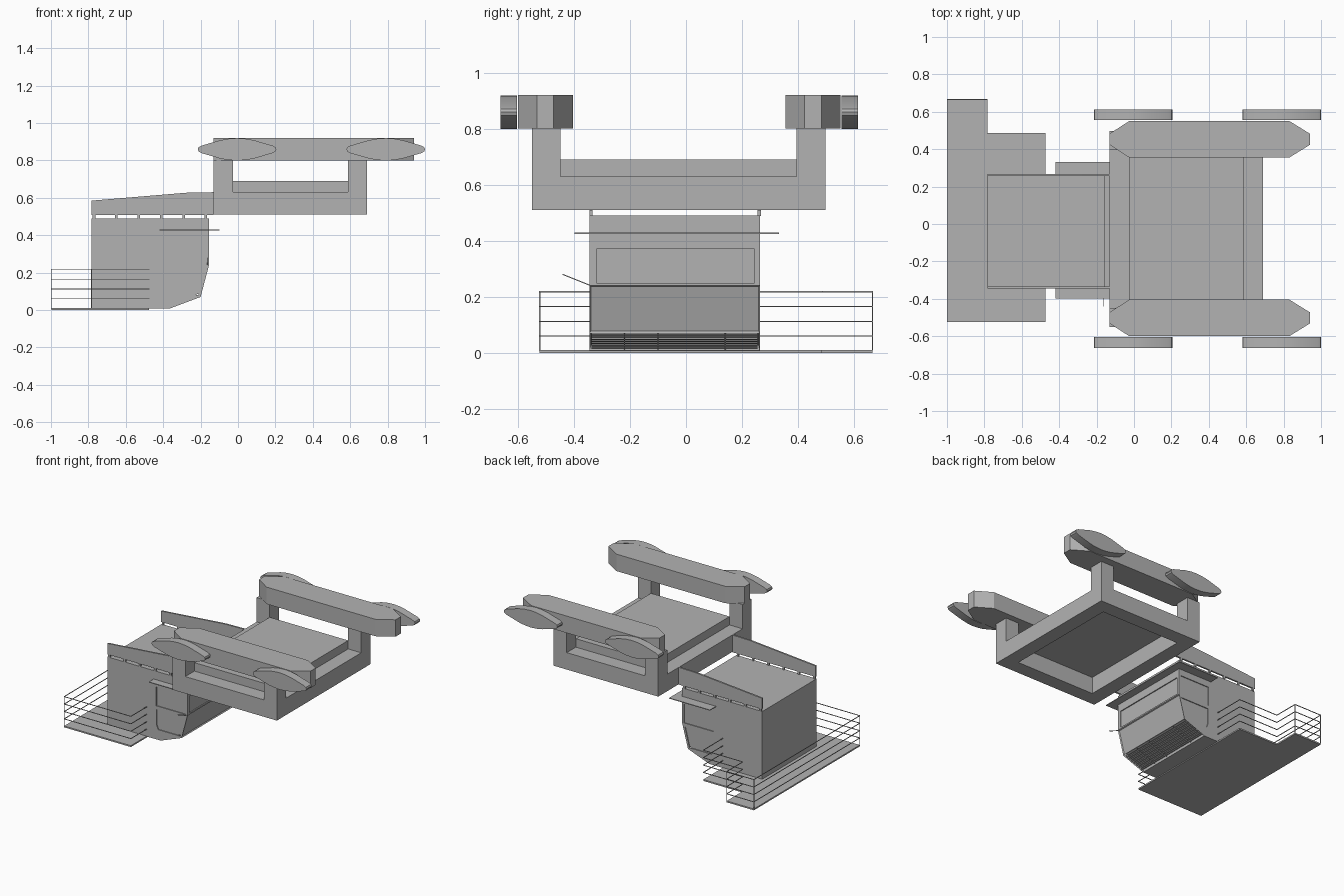
import bpy, bmesh, math
from mathutils import Vector

if "Cube" in bpy.data.objects:
    bpy.data.objects.remove(bpy.data.objects["Cube"])

grey = bpy.data.materials.new("painted grey")
grey.diffuse_color = (0.45, 0.45, 0.45, 1)
grey.use_nodes = True
grey.node_tree.nodes["Principled BSDF"].inputs["Base Color"].default_value = grey.diffuse_color


def finish(name, bm):
    bmesh.ops.recalc_face_normals(bm, faces=bm.faces)
    me = bpy.data.meshes.new(name)
    bm.to_mesh(me)
    bm.free()
    me.materials.append(grey)
    ob = bpy.data.objects.new(name, me)
    bpy.context.collection.objects.link(ob)
    return ob


def add_prism(bm, pts, a, b, axis="y"):
    """Extrude a 2D outline: (x, z) along y, or (x, y) along z."""
    place = (lambda p, t: (p[0], t, p[1])) if axis == "y" else (lambda p, t: (p[0], p[1], t))
    lo = [bm.verts.new(place(p, a)) for p in pts]
    hi = [bm.verts.new(place(p, b)) for p in pts]
    n = len(pts)
    bm.faces.new(lo)
    bm.faces.new(hi[::-1])
    for i in range(n):
        bm.faces.new((lo[i], hi[i], hi[(i + 1) % n], lo[(i + 1) % n]))


def add_box(bm, x, y, z):
    add_prism(bm, [(x[0], y[0]), (x[1], y[0]), (x[1], y[1]), (x[0], y[1])], z[0], z[1], "z")


def prism(name, pts, a, b, axis="y"):
    bm = bmesh.new()
    add_prism(bm, pts, a, b, axis)
    return finish(name, bm)


def boxes(name, items):
    bm = bmesh.new()
    for it in items:
        add_box(bm, *it)
    return finish(name, bm)


# Trolley: hollow frame, raised deck and corner posts
X0, X1, Y0, Y1, W = -0.13, 0.69, -0.55, 0.497, 0.102
boxes("trolley_frame", [
    ((X0, X1), (Y0, Y0 + W), (0.51, 0.63)),
    ((X0, X1), (Y1 - W, Y1), (0.51, 0.63)),
    ((X0, X0 + W), (Y0 + W, Y1 - W), (0.51, 0.63)),
    ((X1 - W, X1), (Y0 + W, Y1 - W), (0.51, 0.63))])
boxes("trolley_deck", [((X0 + W, X1 - W), (Y0 + W, Y1 - W), (0.628, 0.69))])
boxes("corner_posts", [((x, x + W), (y, y + W), (0.63, 0.802))
                       for x in (X0, X1 - W) for y in (Y0, Y1 - W)])

# Side beams with chamfered ends, and leaf-shaped bogie plates beside them
half = [(0.21, 0.0), (0.206, 0.011), (0.19, 0.02), (0.09, 0.049), (0.045, 0.057), (0, 0.06)]
leaf = half + [(-x, z) for x, z in half[-2::-1]]
leaf += [(x, -z) for x, z in leaf[-2:0:-1]]
for side, yc, plate in (("front", -0.502, (-0.662, -0.603)), ("back", 0.453, (0.555, 0.613))):
    outline = [(-0.13, 0.03), (-0.025, 0.098), (0.83, 0.098), (0.94, 0.03),
               (0.94, -0.03), (0.83, -0.098), (-0.025, -0.098), (-0.13, -0.03)]
    prism(side + "_beam", [(x, yc + y) for x, y in outline], 0.80, 0.92, "z")
    for label, xc in (("left", -0.005), ("right", 0.79)):
        ob = prism(f"{side}_{label}_bogie", [(xc + x, 0.859 + z) for x, z in leaf], *plate)
        bpy.ops.object.select_all(action="DESELECT")
        ob.select_set(True)
        bpy.context.view_layer.objects.active = ob
        bpy.ops.object.shade_smooth_by_angle(angle=math.radians(30))

# Cabin body; lower windscreen and floor grille are inset on the sloping faces
CY0, CY1 = -0.345, 0.264
bm = bmesh.new()
add_prism(bm, [(-0.783, 0.004), (-0.365, 0.008), (-0.2, 0.07), (-0.155, 0.24),
               (-0.155, 0.49), (-0.783, 0.49)], CY0, CY1)
bmesh.ops.recalc_face_normals(bm, faces=bm.faces)
for f in list(bm.faces):
    n = f.normal
    if n.x > 0.2 and n.z < -0.1:
        deep = n.z < -0.8
        bmesh.ops.inset_individual(bm, faces=[f], thickness=0.008, depth=-0.02 if deep else -0.007)
cabin = finish("cabin", bm)

# Cut the upper windscreen and side windows as shallow recesses
bm = bmesh.new()
add_box(bm, (-0.162, -0.1), (-0.32, 0.245), (0.25, 0.37))
upper = [(-0.40, 0.245), (-0.17, 0.245), (-0.17, 0.38), (-0.40, 0.38)]
lower = [(-0.385, 0.08), (-0.212, 0.08), (-0.176, 0.22), (-0.397, 0.22), (-0.397, 0.11)]
for pts in (upper, lower):
    add_prism(bm, pts, CY0 - 0.05, CY0 + 0.006)
    add_prism(bm, pts, CY1 - 0.006, CY1 + 0.05)
cutter = finish("window_cutter", bm)
cutter.hide_render = True
mod = cabin.modifiers.new("windows", "BOOLEAN")
mod.operation, mod.solver, mod.object = "DIFFERENCE", "EXACT", cutter
bpy.context.view_layer.objects.active = cabin
bpy.ops.object.modifier_apply(modifier=mod.name)
bpy.data.objects.remove(cutter)

# Floor grille bars following the sloping face
bm = bmesh.new()
start, end = Vector((-0.365, 0.008)), Vector((-0.2, 0.07))
d = (end - start).normalized()
n = Vector((-d.y, d.x))


def bar(s0, s1, y0, y1):
    a, b = start.lerp(end, s0), start.lerp(end, s1)
    add_prism(bm, [a + n * 0.002, b + n * 0.002, b + n * 0.008, a + n * 0.008], y0, y1)


for i in range(7):
    s = 0.13 + i * 0.123
    bar(s - 0.03, s + 0.03, CY0 + 0.008, CY1 - 0.008)
for y in (-0.22, -0.1, 0.14):
    bar(0.05, 0.95, y - 0.002, y + 0.002)
finish("grille_bars", bm)

# Hanger plates above the cabin and their small spacers
panel = [(-0.783, 0.508), (-0.13, 0.508), (-0.13, 0.63), (-0.28, 0.627), (-0.783, 0.585)]
for side, y0, y1 in (("front", -0.345, -0.333), ("back", 0.256, 0.268)):
    prism(side + "_hanger_plate", panel, y0, y1)
    boxes(side + "_spacers", [((x - 0.007, x + 0.007), (y0, y1), (0.488, 0.51))
                              for x in (-0.77, -0.65, -0.53, -0.41, -0.29, -0.172)])

# Sun visor around three sides, and a mirror arm
boxes("visor", [((-0.42, -0.10), (-0.398, -0.342), (0.425, 0.43)),
                ((-0.42, -0.10), (0.262, 0.332), (0.425, 0.43)),
                ((-0.157, -0.10), (-0.342, 0.262), (0.425, 0.43))])
bm = bmesh.new()
arm = [(-0.44, 0.278), (-0.34, 0.238), (-0.34, 0.242), (-0.44, 0.282)]
rows = [[bm.verts.new((x, y, z)) for y, z in arm] for x in (-0.167, -0.162)]
bm.faces.new(rows[0])
bm.faces.new(rows[1][::-1])
for i in range(4):
    j = (i + 1) % 4
    bm.faces.new((rows[0][i], rows[1][i], rows[1][j], rows[0][j]))
finish("mirror_arm", bm)

# Access platform
edge = [(-0.475, CY0), (-0.475, -0.522), (-0.998, -0.522), (-0.998, 0.665),
        (-0.785, 0.665), (-0.785, 0.485), (-0.475, 0.485), (-0.475, CY1)]
prism("platform", edge[1:-1], 0.0, 0.01, "z")

# Railing: four thin rails along the platform edge plus corner posts
R = 0.002
rails = []
for (xa, ya), (xb, yb) in zip(edge, edge[1:]):
    for z in (0.06, 0.112, 0.165, 0.218):
        rails.append(((min(xa, xb) - R, max(xa, xb) + R),
                      (min(ya, yb) - R, max(ya, yb) + R), (z - R, z + R)))
boxes("railing", rails)
boxes("railing_posts", [((x - R, x + R), (y - R, y + R), (0.008, 0.22)) for x, y in edge[2:5]])
